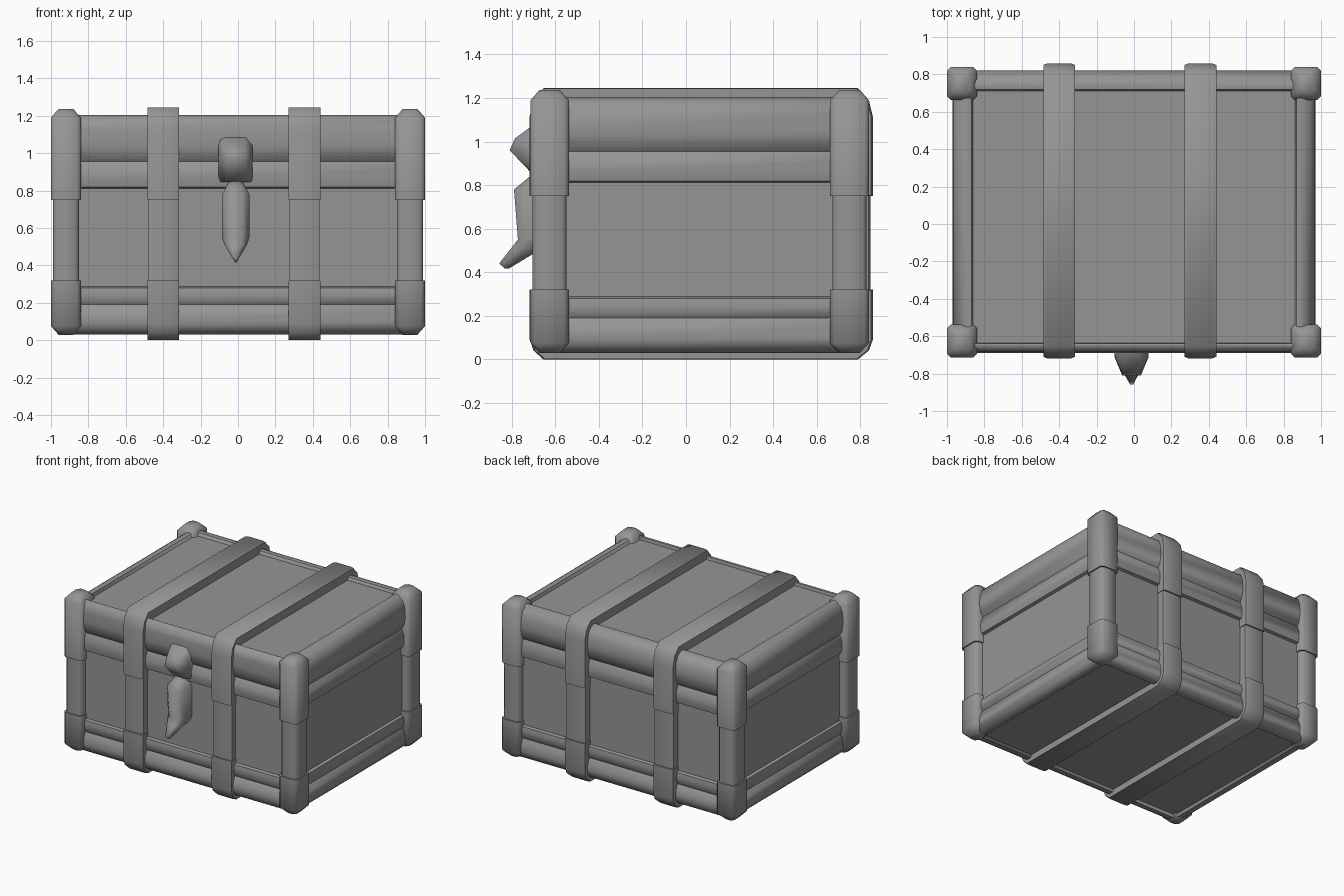
import bpy
import bmesh

cube = bpy.data.objects.get("Cube")
if cube:
    bpy.data.objects.remove(cube, do_unlink=True)

grey = bpy.data.materials.new("plain grey")
grey.use_nodes = True
grey.diffuse_color = (0.3, 0.3, 0.3, 1)
grey.node_tree.nodes["Principled BSDF"].inputs["Base Color"].default_value = (0.3, 0.3, 0.3, 1)


def loft(name, rings, angle):
    """Join rings of equal point count into one closed solid."""
    bm = bmesh.new()
    loops = [[bm.verts.new(p) for p in ring] for ring in rings]
    n = len(loops[0])
    for a, b in zip(loops, loops[1:]):
        for i in range(n):
            j = (i + 1) % n
            bm.faces.new((a[i], a[j], b[j], b[i]))
    bm.faces.new(loops[0])
    bm.faces.new(loops[-1])
    bmesh.ops.recalc_face_normals(bm, faces=bm.faces)
    mesh = bpy.data.meshes.new(name)
    bm.to_mesh(mesh)
    bm.free()
    mesh.materials.append(grey)
    obj = bpy.data.objects.new(name, mesh)
    bpy.context.collection.objects.link(obj)
    bpy.ops.object.select_all(action="DESELECT")
    obj.select_set(True)
    bpy.context.view_layer.objects.active = obj
    bpy.ops.object.shade_smooth_by_angle(angle=angle)


def box_ring(x0, x1, y0, y1, z, c):
    """Horizontal rectangle with cut corners."""
    return [(x0 + c, y0, z), (x1 - c, y0, z), (x1, y0 + c, z), (x1, y1 - c, z),
            (x1 - c, y1, z), (x0 + c, y1, z), (x0, y1 - c, z), (x0, y0 + c, z)]


def slab(name, profile, x, half, soft=0.01):
    """Side profile extruded across x, with softened edges."""
    cy = sum(p[0] for p in profile) / len(profile)
    cz = sum(p[1] for p in profile) / len(profile)
    rings = []
    for off, s in ((-half, 1 - soft), (-half + 0.02, 1), (half - 0.02, 1), (half, 1 - soft)):
        rings.append([(x + off, cy + (y - cy) * s, cz + (z - cz) * s) for y, z in profile])
    loft(name, rings, 1.0)


# Body: recessed panels and rounded trim bars, as (height, inset)
layers = [(0.05, 0.09), (0.031, 0.08), (0.03, 0.05), (0.042, 0.025), (0.065, 0.008), (0.1, 0),
          (0.15, 0.005), (0.19, 0.025), (0.21, 0.015), (0.25, 0.012), (0.28, 0.018), (0.288, 0.038),
          (0.812, 0.038), (0.82, 0.018), (0.86, 0.01), (0.91, 0.012), (0.955, 0.03),
          (0.985, 0.012), (1.05, 0), (1.13, 0.006), (1.175, 0.025), (1.197, 0.055),
          (1.205, 0.08), (1.2, 0.1), (1.178, 0.11)]
loft("chest_body", [box_ring(-0.97 + d, 0.97 - d, -0.69 + d * (0.5 if z > 1.17 else 1),
                             0.82 - d, z, 0.015) for z, d in layers], 0.75)

# Corner posts: caps above and below, slightly slimmer middle
for side, sx in (("left", 1), ("right", -1)):
    for end, y0, y1 in (("front", -0.714, -0.538), ("back", 0.662, 0.84)):
        x0, x1 = sorted((sx * 0.84, sx))
        for part, steps in (("foot", [(0.028, 0.042), (0.075, 0), (0.32, 0)]),
                            ("cap", [(0.75, 0), (1.19, 0), (1.236, 0.04)]),
                            ("post", [(0.31, 0.01), (0.76, 0.01)])):
            loft(f"{end}_{side}_corner_{part}",
                 [box_ring(x0 + d, x1 - d, y0 + d, y1 - d, z, 0.02) for z, d in steps], 0.9)

# Straps wrapping the lid, the middle and the base
lid_profile = [(-0.718, 0.75), (-0.718, 1.115), (-0.7, 1.19), (-0.655, 1.245),
               (0.79, 1.245), (0.84, 1.19), (0.858, 1.115), (0.858, 0.75)]
base_profile = [(-0.718, 0.32), (-0.718, 0.09), (-0.7, 0.04), (-0.655, 0),
                (0.79, 0), (0.84, 0.04), (0.858, 0.09), (0.858, 0.32)]
mid_profile = [(-0.705, 0.31), (-0.705, 0.76), (0.847, 0.76), (0.847, 0.31)]
for side, x in (("right", -0.4), ("left", 0.355)):
    slab(f"{side}_lid_strap", lid_profile, x, 0.085)
    slab(f"{side}_base_strap", base_profile, x, 0.085)
    slab(f"{side}_middle_strap", mid_profile, x, 0.081)

# Lock plate with a projecting nose, shallow at its sides
lock = [(-0.65, 1.085), (-0.69, 1.085), (-0.785, 1.015), (-0.81, 0.96), (-0.7, 0.845), (-0.65, 0.845)]
loft("lock_plate", [[(-0.013 + off, -0.65 + (y + 0.65) * s, z) for y, z in lock]
                    for off, s in ((-0.09, 0.4), (-0.05, 1), (0.05, 1), (0.09, 0.4))], 1.3)

# Hasp tongue, tapering to a forward-kicked tip: height, half width, front, back
tongue = [(0.85, 0.035, -0.705, -0.62), (0.78, 0.073, -0.79, -0.62), (0.55, 0.073, -0.772, -0.62),
          (0.51, 0.06, -0.803, -0.66), (0.44, 0.018, -0.858, -0.775), (0.416, 0.004, -0.83, -0.815)]
loft("hasp_tongue", [[(-0.012 + hw * u, yb + (yf - yb) * v, z) for u, v in
                      ((-1, 0), (-1, 0.75), (-0.5, 1), (0.5, 1), (1, 0.75), (1, 0))]
                     for z, hw, yf, yb in tongue], 1.3)
